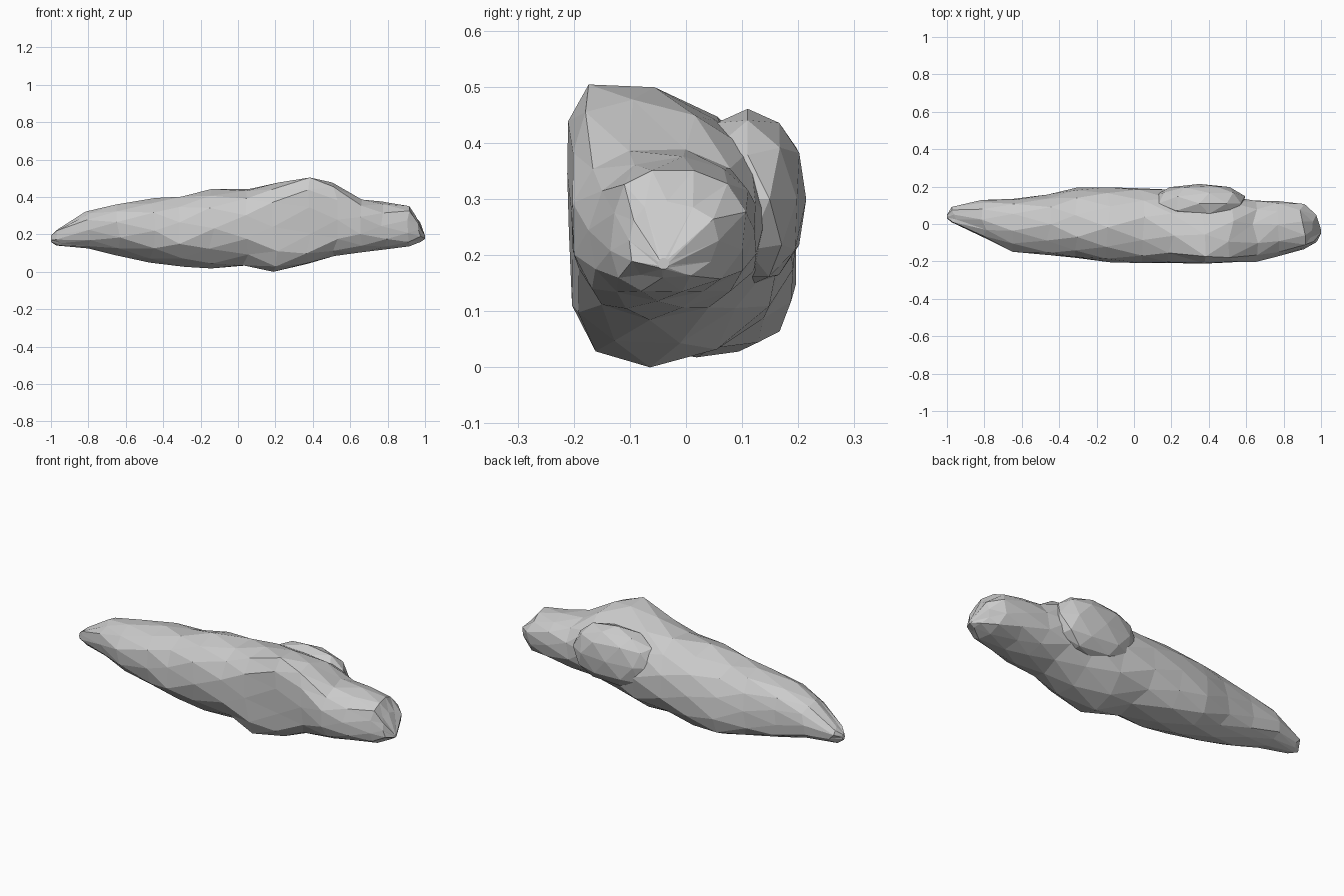
import bpy, bmesh, math, random
from mathutils import Vector

if "Cube" in bpy.data.objects:
    bpy.data.objects.remove(bpy.data.objects["Cube"])

random.seed(4)

# Outline profiles read along the length (x, value)
TOP = [(-1, .2), (-.97, .23), (-.78, .34), (-.45, .4), (-.33, .4), (-.14, .445), (.1, .45),
       (.2, .48), (.38, .512), (.52, .48), (.65, .4), (.9, .36), (.96, .3), (1, .2)]
BOTTOM = [(-1, .165), (-.96, .145), (-.8, .13), (-.5, .06), (-.3, .02), (.05, .04),
          (.25, 0), (.5, .085), (.9, .135), (1, .18)]
BACK = [(-1, .05), (-.98, .09), (-.85, .125), (-.55, .145), (-.24, .208), (.1, .19),
        (.4, .17), (.6, .14), (.9, .11), (.96, .06), (1, -.03)]
FRONT = [(-1, .03), (-.93, -.01), (-.64, -.155), (-.4, -.175), (-.1, -.217), (.1, -.207),
         (.4, -.212), (.7, -.2), (.9, -.135), (.98, -.09), (1, -.05)]
# Sideways position of the top ridge and of the keel
RIDGE = [(-1, .04), (-.5, .0), (.1, -.03), (.38, -.12), (.6, -.08), (.75, 0), (1, -.04)]
KEEL = [(-1, .04), (-.3, .04), (0, 0), (.25, -.08), (.6, -.06), (1, -.04)]


def lerp(points, x):
    for (x0, v0), (x1, v1) in zip(points, points[1:]):
        if x <= x1:
            return v0 + (v1 - v0) * (x - x0) / (x1 - x0)
    return points[-1][1]


def power(v, p):
    return math.copysign(abs(v) ** p, v)


# Main rock: staggered rings with slight irregularity
SIDES = 12
STATIONS = [-1, -.96, -.8, -.64, -.46, -.3, -.14, .04, .2, .38, .52, .65, .78, .9, .96, 1]
bm = bmesh.new()
rings = []
for i, x in enumerate(STATIONS):
    t, b, yb, yf = (lerp(p, x) for p in (TOP, BOTTOM, BACK, FRONT))
    cy, cz, ry, rz = (yb + yf) / 2, (t + b) / 2, (yb - yf) / 2, (t - b) / 2
    end = x in (-1, 1)
    ring = []
    for k in range(SIDES):
        a = 2 * math.pi * (k + .5 * (i % 2)) / SIDES
        c, s = power(math.cos(a), .88), power(math.sin(a), .88)
        shift = (lerp(RIDGE, x) if s > 0 else lerp(KEEL, x)) - cy
        k_in = 1 + (0 if end else random.uniform(-.05, .03))
        y = cy + ry * c * k_in + shift * s * s
        z = cz + rz * s * k_in
        y = min(max(y, yf), yb)
        jx = 0 if end else random.uniform(-.018, .018)
        ring.append(bm.verts.new((x + jx, y, max(z, 0))))
    rings.append(ring)
for i, (r0, r1) in enumerate(zip(rings, rings[1:])):
    for k in range(SIDES):
        n = (k + 1) % SIDES
        if i % 2 == 0:
            bm.faces.new((r0[k], r0[n], r1[k]))
            bm.faces.new((r0[n], r1[n], r1[k]))
        else:
            bm.faces.new((r0[k], r1[n], r1[k]))
            bm.faces.new((r0[k], r0[n], r1[n]))
bm.faces.new(rings[0])
bm.faces.new(rings[-1])
bmesh.ops.recalc_face_normals(bm, faces=bm.faces)
mesh = bpy.data.meshes.new("rock")
bm.to_mesh(mesh)
bm.free()
rock = bpy.data.objects.new("rock", mesh)
bpy.context.collection.objects.link(rock)

# Lump on the back shoulder, with a sharp step at its right end
bm = bmesh.new()
bmesh.ops.create_icosphere(bm, subdivisions=2, radius=1)
for v in bm.verts:
    p = v.co * random.uniform(.96, 1.02)
    p = Vector([power(q, .85) for q in p])
    v.co = (.35 + p.x * .25, .11 + p.y * .104, .305 + p.z * .16)
bmesh.ops.recalc_face_normals(bm, faces=bm.faces)
mesh = bpy.data.meshes.new("shoulder_lump")
bm.to_mesh(mesh)
bm.free()
lump = bpy.data.objects.new("shoulder_lump", mesh)
bpy.context.collection.objects.link(lump)

# Fuse the lump into the rock
mod = rock.modifiers.new("fuse", 'BOOLEAN')
mod.operation = 'UNION'
mod.solver = 'EXACT'
mod.object = lump
bpy.context.view_layer.objects.active = rock
bpy.ops.object.modifier_apply(modifier="fuse")
bpy.data.objects.remove(lump)

# Settle on the ground
low = min(v.co.z for v in rock.data.vertices)
for v in rock.data.vertices:
    v.co.z -= low
